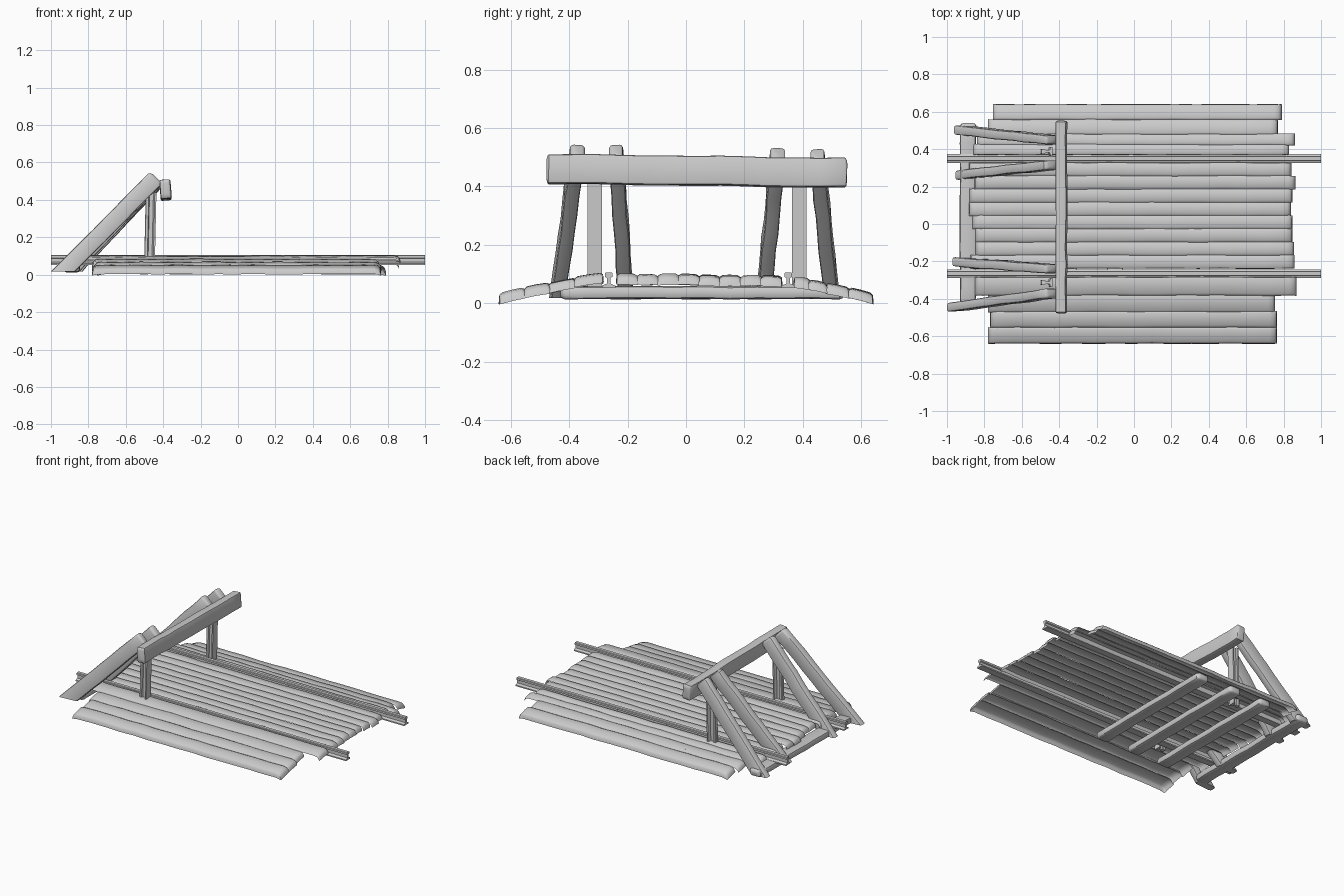
import bpy, bmesh, math, random
from mathutils import Vector

if "Cube" in bpy.data.objects:
    bpy.data.objects.remove(bpy.data.objects["Cube"])

random.seed(7)


def finish(bm, name, angle=40, recalc=True):
    if recalc:
        bmesh.ops.recalc_face_normals(bm, faces=bm.faces[:])
    me = bpy.data.meshes.new(name)
    bm.to_mesh(me)
    bm.free()
    ob = bpy.data.objects.new(name, me)
    bpy.context.collection.objects.link(ob)
    bpy.ops.object.select_all(action='DESELECT')
    ob.select_set(True)
    bpy.context.view_layer.objects.active = ob
    bpy.ops.object.shade_smooth_by_angle(angle=math.radians(angle))
    return ob


def loft(bm, rings):
    n = len(rings[0])
    for a, b in zip(rings, rings[1:]):
        for i in range(n):
            j = (i + 1) % n
            bm.faces.new((a[i], a[j], b[j], b[i]))
    bm.faces.new(rings[0][::-1])
    bm.faces.new(rings[-1])


def timber(name, p0, p1, side, w, h, r=0.012, segs=10, wob=0.002, inset=0.015, cut_z=None):
    """Weathered timber from p0 to p1; w is measured along side, h across it."""
    p0, p1 = Vector(p0), Vector(p1)
    d = (p1 - p0).normalized()
    u = d.cross(Vector(side)).normalized()
    s = u.cross(d)
    sec = []
    for k, (sx, sy) in enumerate(((1, 1), (-1, 1), (-1, -1), (1, -1))):
        for t in (0, 45, 90):
            a = math.radians(90 * k + t)
            sec.append((sx * (w / 2 - r) + r * math.cos(a), sy * (h / 2 - r) + r * math.sin(a)))
    L = (p1 - p0).length
    stations = [(0, .6), (inset * .35, .88), (inset, 1)]
    stations += [(inset + (L - 2 * inset) * i / segs, 1) for i in range(1, segs)]
    stations += [(L - inset, 1), (L - inset * .35, .88), (L, .6)]
    if cut_z is not None:
        stations[:3] = [(0, 1)]
    bm = bmesh.new()
    rings = []
    for t, k in stations:
        c = p0 + d * t + s * random.uniform(-wob, wob) + u * random.uniform(-wob, wob)
        kw = k * random.uniform(.96, 1.04)
        rings.append([bm.verts.new(c + s * x * kw + u * y * k) for x, y in sec])
    if cut_z is not None:       # foot sawn level with the ground
        for v in rings[0]:
            v.co += d * ((cut_z - v.co.z) / d.z)
    loft(bm, rings)
    return finish(bm, name)


def plank(name, y, top, w, tilt, xa, xb, deep_lo=.008, deep_hi=.008, thick=.036, segs=14):
    """Deck plank, open underneath: worn top, shallow side grooves, rounded ends."""
    e, hw = .012, w / 2
    sec = [(-hw, -deep_lo), (-hw + .002, -.006), (-hw + e, 0), (0, .001),
           (hw - e, 0), (hw - .002, -.006), (hw, -deep_hi)]
    xs = [(xa, -thick), (xa + .004, -.016), (xa + .016, -.004), (xa + .04, 0)]
    xs += [(xa + .04 + (xb - xa - .08) * i / segs, 0) for i in range(1, segs)]
    xs += [(xb - .04, 0), (xb - .016, -.004), (xb - .004, -.016), (xb, -thick)]
    bm = bmesh.new()
    rows = []
    for x, drop in xs:
        dz = random.uniform(-.002, .002)
        dy = random.uniform(-.0015, .0015)
        rows.append([bm.verts.new((x, y + s + dy,
                                   top + dz + s * tilt + max(min(drop + u, u), -thick)))
                     for s, u in sec])
    for a, b in zip(rows, rows[1:]):
        for i in range(len(sec) - 1):
            bm.faces.new((a[i], b[i], b[i + 1], a[i + 1]))
    return finish(bm, name, 50, recalc=False)


def rail(name, p0, p1, side, scale=1.0):
    """Rail section swept in a straight line."""
    half = [(.023, 0), (.023, .008), (.006, .015), (.006, .034), (.013, .038), (.013, .050), (.010, .053)]
    sec = half + [(-x, y) for x, y in reversed(half)]
    p0, p1 = Vector(p0), Vector(p1)
    d = (p1 - p0).normalized()
    s = Vector(side)
    u = d.cross(s).normalized()
    bm = bmesh.new()
    loft(bm, [[bm.verts.new(p + s * x * scale + u * y * scale) for x, y in sec] for p in (p0, p1)])
    return finish(bm, name, 30)


# Running rails
for n, y in (("left", .35), ("right", -.265)):
    rail(f"rail_{n}", (-1, y, .052), (1, y, .052), (0, 1, 0))

# Sleepers under the deck
for i, x in enumerate((-.887, -.585, -.35, -.10)):
    timber(f"sleeper_{i}", (x, -.43, .036), (x, .54, .036), (1, 0, 0), .088, .044, r=.014)

# Centre deck planks between the rails
N, y0, y1 = 8, -.238, .328
pitch = (y1 - y0) / N
for i in range(N):
    plank(f"centre_plank_{i}", y0 + pitch * (i + .5), .101 - .009 * i / N + random.uniform(-.002, .002),
          pitch * 1.03, random.uniform(-.04, .04),
          -.865 + random.uniform(-.02, .02), .85 + random.uniform(-.02, .02),
          deep_lo=.03 if i == 0 else .008, deep_hi=.03 if i == N - 1 else .008)

# Outer ramp planks: y, top z, width, slope, x start, x end
ramps = [(-.333, .096, .100, .15, -.85, .87), (-.425, .077, .096, .2, -.78, .755),
         (-.510, .062, .088, .18, -.77, .765), (-.596, .043, .088, .24, -.78, .765),
         (.398, .086, .058, -.15, -.86, .83), (.452, .074, .064, -.2, -.84, .86),
         (.518, .061, .084, -.2, -.78, .77), (.599, .043, .084, -.26, -.755, .79)]
for i, (y, z, w, tilt, xa, xb) in enumerate(ramps):
    plank(f"ramp_plank_{i}", y, z, w, tilt, xa, xb,
          deep_lo=.03 if i in (3, 4) else .010, deep_hi=.03 if i in (0, 7) else .010)

# Upright posts made of rail
for n, y in (("left", .388), ("right", -.313)):
    rail(f"post_{n}", (-.445, y, .04), (-.436, y, .44), (0, 1, 0), 1.08)

# Diagonal braces: foot x, foot y, top y, top z
braces = [(-.90, .50, .448, .515), (-.895, .265, .315, .52), (-.91, -.205, -.240, .53), (-.935, -.44, -.372, .53)]
for i, (xf, yf, yt, zt) in enumerate(braces):
    timber(f"brace_{i}", (xf, yf, .018), (-.437, yt, zt - .012), (0, 1, 0), .05, .092,
           r=.011, segs=8, cut_z=.018)

# Buffer beam
timber("buffer_beam", (-.388, -.478, .460), (-.388, .552, .446), (1, 0, .08), .056, .100,
       r=.008, segs=12, inset=.008)
